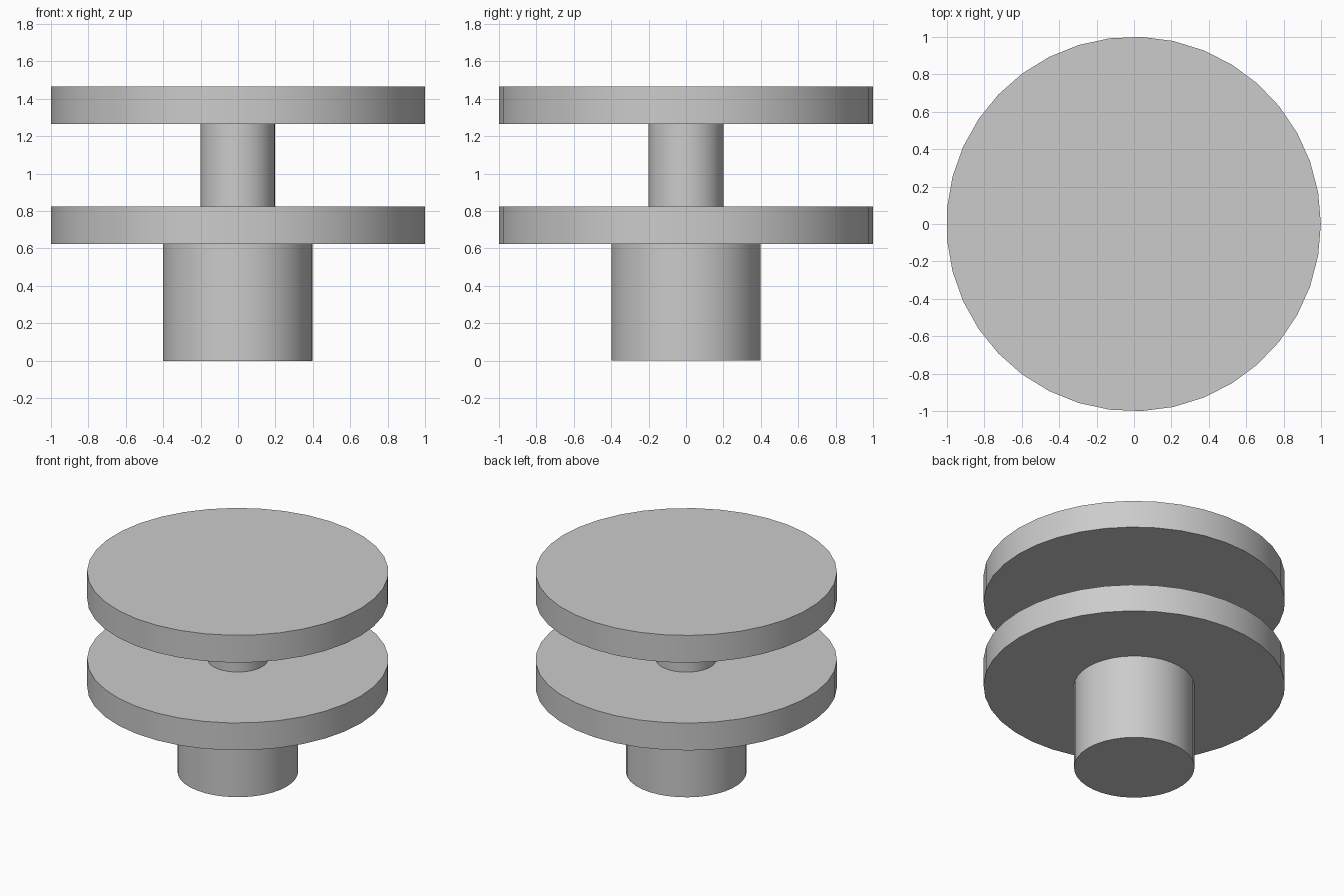
import bpy
import math

if "Cube" in bpy.data.objects:
    bpy.data.objects.remove(bpy.data.objects["Cube"], do_unlink=True)

SIDES = 37

grey = bpy.data.materials.new("light_grey")
grey.use_nodes = True
colour = (0.6, 0.6, 0.6, 1.0)
grey.diffuse_color = colour
grey.node_tree.nodes["Principled BSDF"].inputs["Base Color"].default_value = colour


def cylinder(name, radius, bottom, top):
    """Upright cylinder with one corner facing +x, smooth round the side."""
    bpy.ops.mesh.primitive_cylinder_add(
        vertices=SIDES, radius=radius, depth=top - bottom,
        location=(-0.002, 0, (bottom + top) / 2),
        rotation=(0, 0, -math.pi / 2))
    part = bpy.context.object
    part.name = name
    part.data.name = name
    part.data.materials.append(grey)
    bpy.ops.object.transform_apply(location=True, rotation=True, scale=True)
    bpy.ops.object.shade_smooth_by_angle(angle=math.radians(30))
    return part


# Stacked from the ground up
cylinder("base_column", 0.4, 0.0, 0.623)
cylinder("lower_disc", 1.0, 0.623, 0.823)
cylinder("upper_post", 0.2, 0.823, 1.265)
cylinder("upper_disc", 1.0, 1.265, 1.465)
